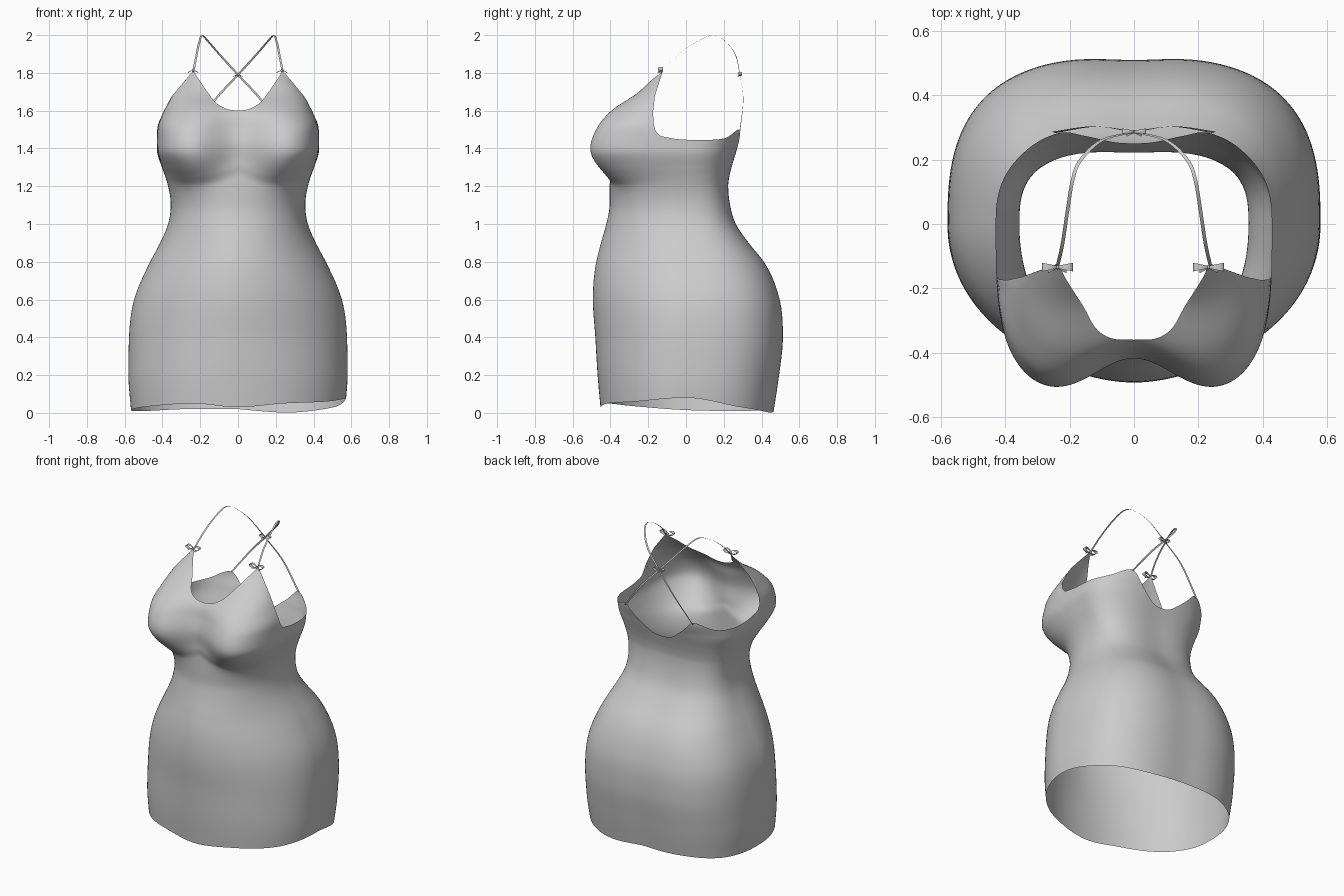
import bpy, bmesh, math
from mathutils import Vector

cube = bpy.data.objects.get("Cube")
if cube:
    bpy.data.objects.remove(cube, do_unlink=True)

fabric = bpy.data.materials.new("grey_fabric")
fabric.use_nodes = True
GREY = (0.6, 0.6, 0.6, 1)
fabric.diffuse_color = GREY
fabric.node_tree.nodes["Principled BSDF"].inputs["Base Color"].default_value = GREY


def curve_through(keys, values):
    """Smooth interpolation without overshoot between the given keys."""
    last = len(keys) - 1
    steps = [keys[i + 1] - keys[i] for i in range(last)]
    secants = [(values[i + 1] - values[i]) / steps[i] for i in range(last)]
    slopes = [secants[0]]
    for i in range(1, last):
        a, b = secants[i - 1], secants[i]
        mean = (a * steps[i] + b * steps[i - 1]) / (steps[i] + steps[i - 1])
        limit = 3 * min(abs(a), abs(b)) if a * b > 0 else 0
        slopes.append(max(-limit, min(limit, mean)))
    slopes.append(secants[-1])

    def evaluate(k):
        k = min(max(k, keys[0]), keys[-1])
        i = 0
        while i < last - 1 and k > keys[i + 1]:
            i += 1
        t = (k - keys[i]) / steps[i]
        rise = values[i + 1] - values[i]
        m, n = slopes[i] * steps[i], slopes[i + 1] * steps[i]
        return values[i] + t * (m + t * (3 * rise - 2 * m - n + t * (m + n - 2 * rise)))
    return evaluate


def make_object(name, verts, faces):
    mesh = bpy.data.meshes.new(name)
    mesh.from_pydata(verts, [], faces)
    mesh.materials.append(fabric)
    for polygon in mesh.polygons:
        polygon.use_smooth = True
    obj = bpy.data.objects.new(name, mesh)
    bpy.context.collection.objects.link(obj)
    return obj


# Body sections: height, half width, front depth, back depth,
# front squareness, back squareness, cleavage dent
SECTIONS = [
    (0.0, .565, .45, .47, 2.1, 2.7, 0),
    (0.2, .58, .468, .5, 2.05, 2.75, 0),
    (0.4, .577, .48, .52, 1.95, 2.8, 0),
    (0.6, .55, .493, .503, 1.88, 2.8, 0),
    (0.8, .465, .475, .42, 1.88, 2.8, 0),
    (0.9, .412, .45, .34, 1.95, 2.8, 0),
    (1.0, .37, .422, .272, 2.1, 2.8, 0),
    (1.1, .356, .404, .242, 2.2, 2.8, 0),
    (1.2, .37, .418, .232, 2.4, 2.7, .015),
    (1.25, .385, .475, .238, 2.6, 2.65, .065),
    (1.3, .403, .522, .25, 2.9, 2.6, .11),
    (1.4, .43, .555, .28, 3.4, 2.6, .137),
    (1.5, .43, .52, .31, 3.4, 2.6, .12),
    (1.6, .4, .435, .31, 3.1, 2.6, .075),
    (1.7, .355, .285, .31, 3, 2.6, .06),
    (1.8, .28, .18, .31, 3, 2.6, .03),
]
columns = list(zip(*SECTIONS))
width, front, back, front_square, back_square, dent = [
    curve_through(columns[0], c) for c in columns[1:]]

# Neckline, armholes and back edge by angle from the front; hem by signed angle
top_edge = curve_through(
    (0, 7, 15, 27, 45, 57, 61.5, 63.5, 66, 69, 76, 100, 120, 138, 150, 165, 180),
    (1.6, 1.607, 1.632, 1.685, 1.757, 1.795, 1.81, 1.73, 1.6, 1.5, 1.46,
     1.445, 1.455, 1.5, 1.42, 1.35, 1.335))
hem_edge = curve_through(
    range(-180, 181, 30),
    (.02, .02, .01, .015, .035, .05, .03, .05, .06, .08, .03, .002, .02))


def body_point(angle, z):
    s, c = math.sin(math.radians(angle)), math.cos(math.radians(angle))
    w = width(z)
    if c > 0:
        # the crease under each cup curves upward on both sides
        lift = 1.2 * (abs(s) * w - .22) ** 2 * math.exp(-((z - 1.27) / .08) ** 2 / 2)
        level = z - lift
        depth, n = front(level), front_square(level)
    else:
        depth, n = back(z), back_square(z)
    r = ((abs(s) / w) ** n + (abs(c) / depth) ** n) ** (-1 / n)
    x, y = r * s, -r * c
    if c > 0:
        y += dent(level) * math.exp(-(x / .13) ** 2 / 2)
    else:
        y -= .01 * math.exp(-(x / .1) ** 2 / 2)
    return (x, y, z)


# Dress body: a single sheet from hem to upper edge
STEP, LOW, HIGH, SPLIT = 1.5, 44, 36, 1.2
count = int(360 / STEP)
rows = LOW + HIGH + 1
verts = []
for i in range(count):
    angle = -180 + i * STEP
    hem, top = hem_edge(angle), top_edge(abs(angle))
    for j in range(rows):
        if j <= LOW:
            z = hem + (SPLIT - hem) * j / LOW
        else:
            z = SPLIT + (top - SPLIT) * (j - LOW) / HIGH
        verts.append(body_point(angle, z))
faces = []
for i in range(count):
    k = (i + 1) % count
    for j in range(rows - 1):
        faces.append((i * rows + j, k * rows + j, k * rows + j + 1, i * rows + j + 1))
make_object("dress_body", verts, faces)


def ribbon(name, points, sides):
    """Flat band along points; sides are the half-width vectors."""
    verts = []
    for p, s in zip(points, sides):
        verts += [p - s, p + s]
    make_object(name, verts, [(i, i + 1, i + 3, i + 2) for i in range(0, len(verts) - 2, 2)])


# Straps: over the shoulder, crossing at the back
STRAP = [(.238, -.132, 1.8), (.222, -.06, 1.88), (.207, .04, 1.955), (.19, .14, 1.998),
         (.165, .2, 1.975), (.1, .26, 1.9), (0, .285, 1.79), (-.12, .303, 1.66), (-.25, .285, 1.49)]
axes = [curve_through(range(len(STRAP)), axis) for axis in zip(*STRAP)]
SAMPLES = 64
for side, label in ((1, "left"), (-1, "right")):
    path = []
    for i in range(SAMPLES + 1):
        x, y, z = [axis(i * (len(STRAP) - 1) / SAMPLES) for axis in axes]
        path.append(Vector((side * x, y, z)))
    halves = []
    for i, p in enumerate(path):
        tangent = path[min(i + 1, SAMPLES)] - path[max(i - 1, 0)]
        outward = Vector((0, p.y - .05, p.z - 1.7))
        halves.append(tangent.cross(outward).normalized() * .0055)
    ribbon(label + "_strap", path, halves)


# Bows: two flared loops, two tails and a knot
def bow(name, centre, size):
    centre = Vector(centre)
    for side, label in ((1, "left"), (-1, "right")):
        loop, loop_half, tail, tail_half = [], [], [], []
        for i in range(17):
            a = math.tau * i / 16
            reach = (1 - math.cos(a)) / 2
            offset = Vector((side * reach, 0, .28 * math.sin(a) + .2 * reach))
            loop.append(centre + offset * size)
            loop_half.append(Vector((0, size * (.08 + .2 * reach), 0)))
        for i in range(7):
            t = i / 6
            tail.append(centre + Vector((side * .6 * t, -.3 * t, -.25 * t * t)) * size)
            tail_half.append(Vector((0, .1, .04)) * size)
        ribbon(f"{name}_{label}_loop", loop, loop_half)
        ribbon(f"{name}_{label}_tail", tail, tail_half)
    bm = bmesh.new()
    bmesh.ops.create_uvsphere(bm, u_segments=12, v_segments=8, radius=size * .15)
    bmesh.ops.translate(bm, verts=bm.verts, vec=centre)
    knot = make_object(name + "_knot", [], [])
    bm.to_mesh(knot.data)
    bm.free()
    for polygon in knot.data.polygons:
        polygon.use_smooth = True


bow("left_bow", (.232, -.134, 1.812), .048)
bow("right_bow", (-.238, -.134, 1.812), .048)
bow("back_bow", (0, .287, 1.79), .038)
